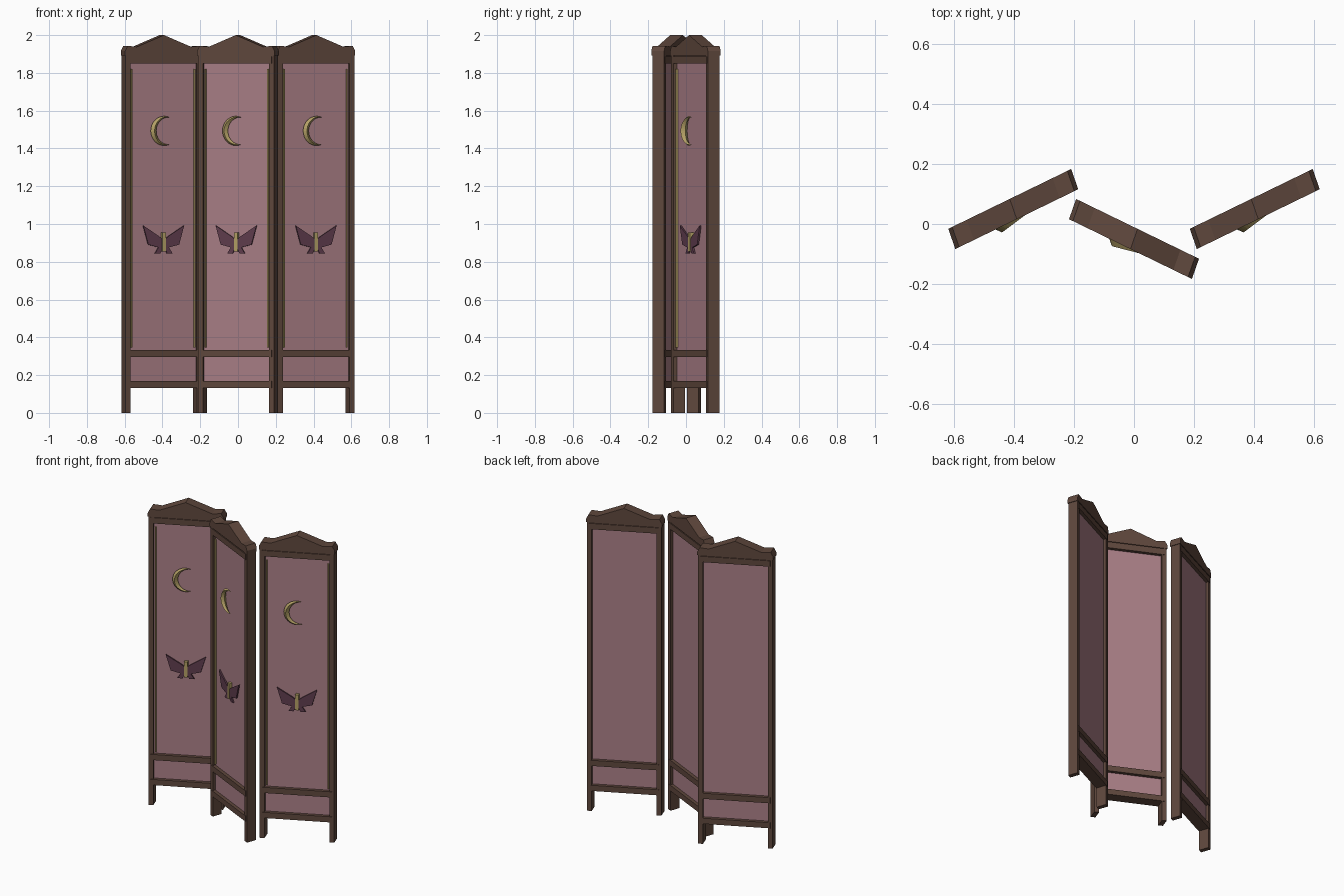
import bpy, bmesh, math
from mathutils import Matrix, Vector

cube = bpy.data.objects.get("Cube")
if cube:
    bpy.data.objects.remove(cube, do_unlink=True)


def material(name, rgb):
    m = bpy.data.materials.new(name)
    m.use_nodes = True
    m.diffuse_color = (*rgb, 1)
    m.node_tree.nodes["Principled BSDF"].inputs["Base Color"].default_value = (*rgb, 1)
    return m


WOOD = material("dark_wood", (0.115, 0.064, 0.046))
FABRIC = material("dusty_pink_fabric", (0.40, 0.21, 0.24))
GOLD = material("aged_gold", (0.45, 0.35, 0.13))
PLUM = material("plum", (0.115, 0.046, 0.075))


def finish(bm, name, mat, place):
    bmesh.ops.recalc_face_normals(bm, faces=bm.faces)
    me = bpy.data.meshes.new(name)
    bm.to_mesh(me)
    bm.free()
    me.transform(place)
    me.materials.append(mat)
    ob = bpy.data.objects.new(name, me)
    bpy.context.collection.objects.link(ob)
    return ob


def prism(name, outlines, front, back, mat, place):
    """Extrude flat outlines (across, up) from front to back depth."""
    bm = bmesh.new()
    for outline in outlines:
        face = bm.faces.new([bm.verts.new((u, front, z)) for u, z in outline])
        geo = bmesh.ops.extrude_face_region(bm, geom=[face])["geom"]
        moved = [g for g in geo if isinstance(g, bmesh.types.BMVert)]
        bmesh.ops.translate(bm, vec=(0, back - front, 0), verts=moved)
    return finish(bm, name, mat, place)


def rect(u0, u1, z0, z1):
    return [(u0, z0), (u1, z0), (u1, z1), (u0, z1)]


def mirrored(half):
    return [(-u, z) for u, z in reversed(half)]


def crescent(name, place):
    """Diamond-section arc tapering to a point at both tips."""
    bm = bmesh.new()
    steps, reach, thick = 20, 0.074, 0.016
    rings = []
    for i in range(steps + 1):
        t = i / steps
        a = math.radians(78 + 204 * t)
        out = Vector((math.cos(a), 0, math.sin(a)))
        mid = Vector((0.0135, -0.031, 1.493)) + out * reach
        r = max(thick * math.sin(math.pi * t), 0.0006)
        ahead = Vector((0, -1, 0))
        rings.append([bm.verts.new(mid + d * r) for d in (out, ahead, -out, -ahead)])
    for a, b in zip(rings, rings[1:]):
        for k in range(4):
            n = (k + 1) % 4
            bm.faces.new((a[k], a[n], b[n], b[k]))
    bm.faces.new(rings[0])
    bm.faces.new(rings[-1])
    return finish(bm, name, GOLD, place)


# Outlines shared by every panel
crown_half = [(-0.222, 1.893), (-0.222, 1.915), (-0.208, 1.943),
              (-0.155, 1.938), (-0.1, 1.96)]
crown = crown_half + [(0, 2.0)] + mirrored(crown_half)
wing = [(-0.117, 0.992), (-0.025, 0.934), (-0.006, 0.918), (-0.006, 0.873),
        (-0.02, 0.844), (-0.05, 0.844), (-0.03, 0.876), (-0.088, 0.891)]
rails = {"top_rail": (1.849, 1.887), "middle_rail": (0.297, 0.334),
         "bottom_rail": (0.133, 0.17)}


def panel(side, x, y, turn):
    # Zigzag placement of one leaf of the screen
    place = Matrix(((0.925, -0.381 * turn, 0, x),
                    (0.45 * turn, 1.09, 0, y),
                    (0, 0, 1, 0), (0, 0, 0, 1)))

    def part(name, outlines, front, back, mat):
        prism(side + "_" + name, outlines, front, back, mat, place)

    # Wooden frame
    part("posts", [rect(-0.218, -0.19, 0, 1.9), rect(0.19, 0.218, 0, 1.9)],
         -0.028, 0.028, WOOD)
    for name, (low, high) in rails.items():
        part(name, [rect(-0.205, 0.205, low, high)], -0.031, 0.031, WOOD)
    part("crown", [crown], -0.031, 0.031, WOOD)
    part("upper_board", [rect(-0.19, 0.19, 1.88, 1.9)], -0.026, 0.026, WOOD)
    # Fabric and its gold edging
    part("fabric", [rect(-0.192, 0.192, 0.15, 1.87)], -0.012, 0.012, FABRIC)
    part("gold_edging", [rect(-0.183, -0.176, 0.345, 1.82), rect(0.176, 0.183, 0.345, 1.82)],
         -0.021, -0.011, GOLD)
    # Ornaments
    crescent(side + "_crescent", place)
    part("moth_wings", [wing, mirrored(wing)], -0.028, -0.02, PLUM)
    part("moth_body", [rect(-0.01, 0.01, 0.854, 0.955)], -0.031, -0.012, GOLD)


panel("right", -0.4035, 0.05, 1)
panel("centre", 0, -0.05, -1)
panel("left", 0.4035, 0.05, 1)
